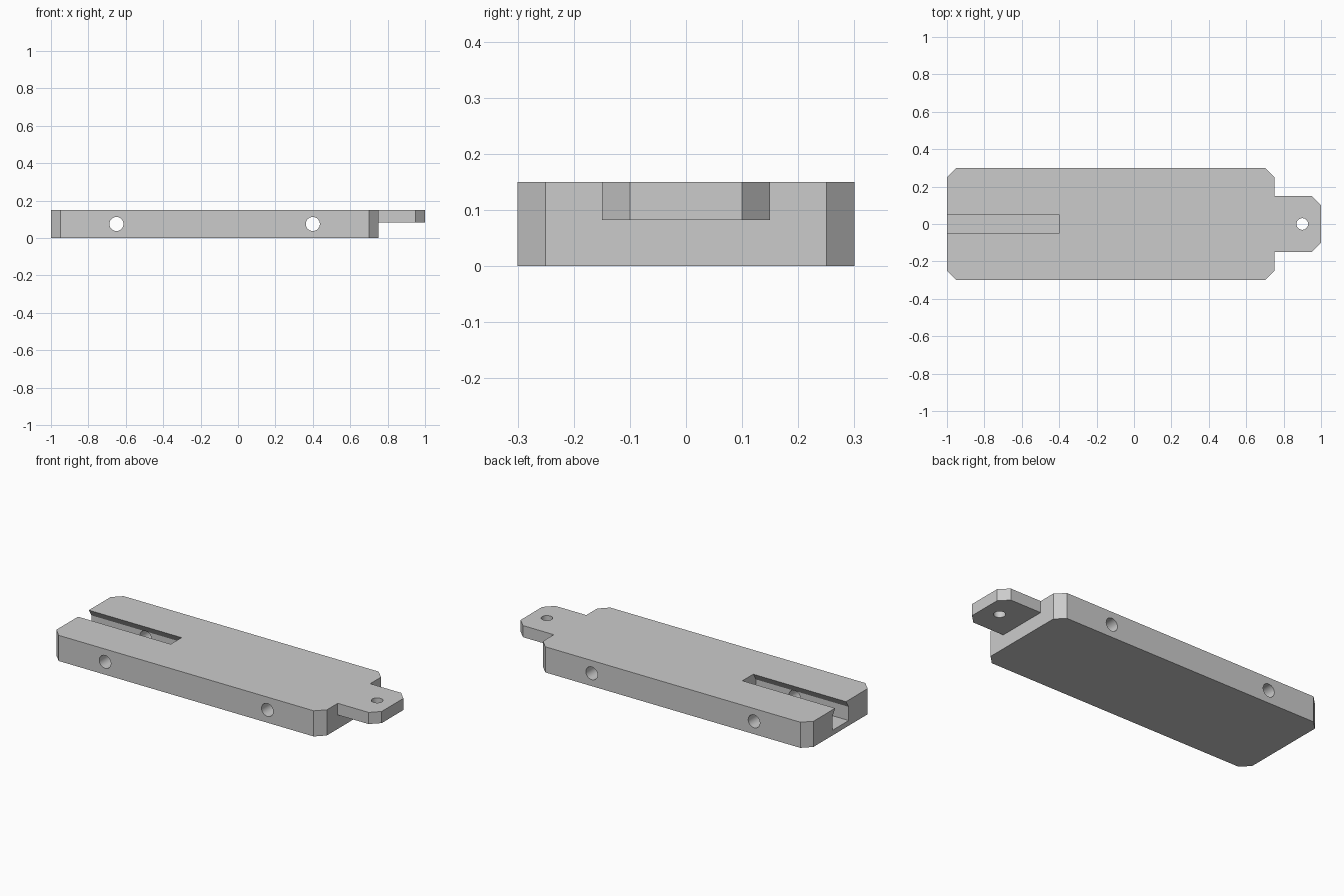
import bpy
import bmesh
import math
from mathutils import Matrix, Vector

cube = bpy.data.objects.get("Cube")
if cube:
    bpy.data.objects.remove(cube, do_unlink=True)

LEFT_END, SHOULDER, TAB_END = -1.0, 0.75, 1.0
HEIGHT, CHAMFER = 0.15, 0.05

grey = bpy.data.materials.new("plain_grey")
grey.use_nodes = True
grey.diffuse_color = (0.6, 0.6, 0.6, 1)
grey.node_tree.nodes["Principled BSDF"].inputs["Base Color"].default_value = (0.6, 0.6, 0.6, 1)


def make_object(name, bm):
    bmesh.ops.recalc_face_normals(bm, faces=bm.faces)
    mesh = bpy.data.meshes.new(name)
    bm.to_mesh(mesh)
    bm.free()
    mesh.materials.append(grey)
    obj = bpy.data.objects.new(name, mesh)
    bpy.context.collection.objects.link(obj)
    return obj


def prism(name, points, direction):
    """Extrude a closed outline of 3D points along a direction."""
    bm = bmesh.new()
    face = bm.faces.new([bm.verts.new(p) for p in points])
    result = bmesh.ops.extrude_face_region(bm, geom=[face], use_keep_orig=True)
    verts = [g for g in result["geom"] if isinstance(g, bmesh.types.BMVert)]
    bmesh.ops.translate(bm, verts=verts, vec=Vector(direction))
    return make_object(name, bm)


def drill(name, radius, length, centre, axis):
    bm = bmesh.new()
    turn = Matrix.Rotation(math.pi / 2, 4, "X") if axis == "Y" else Matrix()
    bmesh.ops.create_cone(bm, cap_ends=True, segments=48, radius1=radius, radius2=radius,
                          depth=length, matrix=Matrix.Translation(centre) @ turn)
    return make_object(name, bm)


def combine(target, tool, operation):
    """Apply a boolean, then discard the tool."""
    tool.hide_render = True
    mod = target.modifiers.new(tool.name, "BOOLEAN")
    mod.operation, mod.solver, mod.object = operation, "EXACT", tool
    bpy.context.view_layer.objects.active = target
    bpy.ops.object.modifier_apply(modifier=mod.name)
    bpy.data.objects.remove(tool, do_unlink=True)


# Body with four clipped corners
a, b, w, c = LEFT_END, SHOULDER, 0.3, CHAMFER
outline = [(a, c - w), (a + c, -w), (b - c, -w), (b, c - w),
           (b, w - c), (b - c, w), (a + c, w), (a, w - c)]
body = prism("body_with_tab", [(x, y, 0) for x, y in outline], (0, 0, HEIGHT))

# Thin tab, flush with the top
t, w = TAB_END, 0.15
outline = [(b - c, -w), (t - c, -w), (t, c - w), (t, w - c), (t - c, w), (b - c, w)]
tab = prism("tab", [(x, y, 0.082) for x, y in outline], (0, 0, HEIGHT - 0.082))
combine(body, tab, "UNION")

# Undercut slot, open at the left end: narrow mouth, wider channel
half = [(0.075, 0.03), (0.075, 0.11), (0.05, HEIGHT), (0.05, 0.2)]
profile = half + [(-y, z) for y, z in reversed(half)]
slot = prism("slot", [(-1.1, y, z) for y, z in profile], (0.7, 0, 0))
combine(body, slot, "DIFFERENCE")

# Cross holes through the sides and one upright hole in the tab
for x in (-0.65, 0.4):
    combine(body, drill("cross_hole", 0.0375, 1, (x, 0, 0.075), "Y"), "DIFFERENCE")
combine(body, drill("tab_hole", 0.031, 0.5, (0.9, 0, 0.1), "Z"), "DIFFERENCE")

# Smooth hole walls, crisp edges elsewhere
bpy.ops.object.select_all(action="DESELECT")
body.select_set(True)
bpy.context.view_layer.objects.active = body
bpy.ops.object.shade_smooth_by_angle(angle=math.radians(30))
